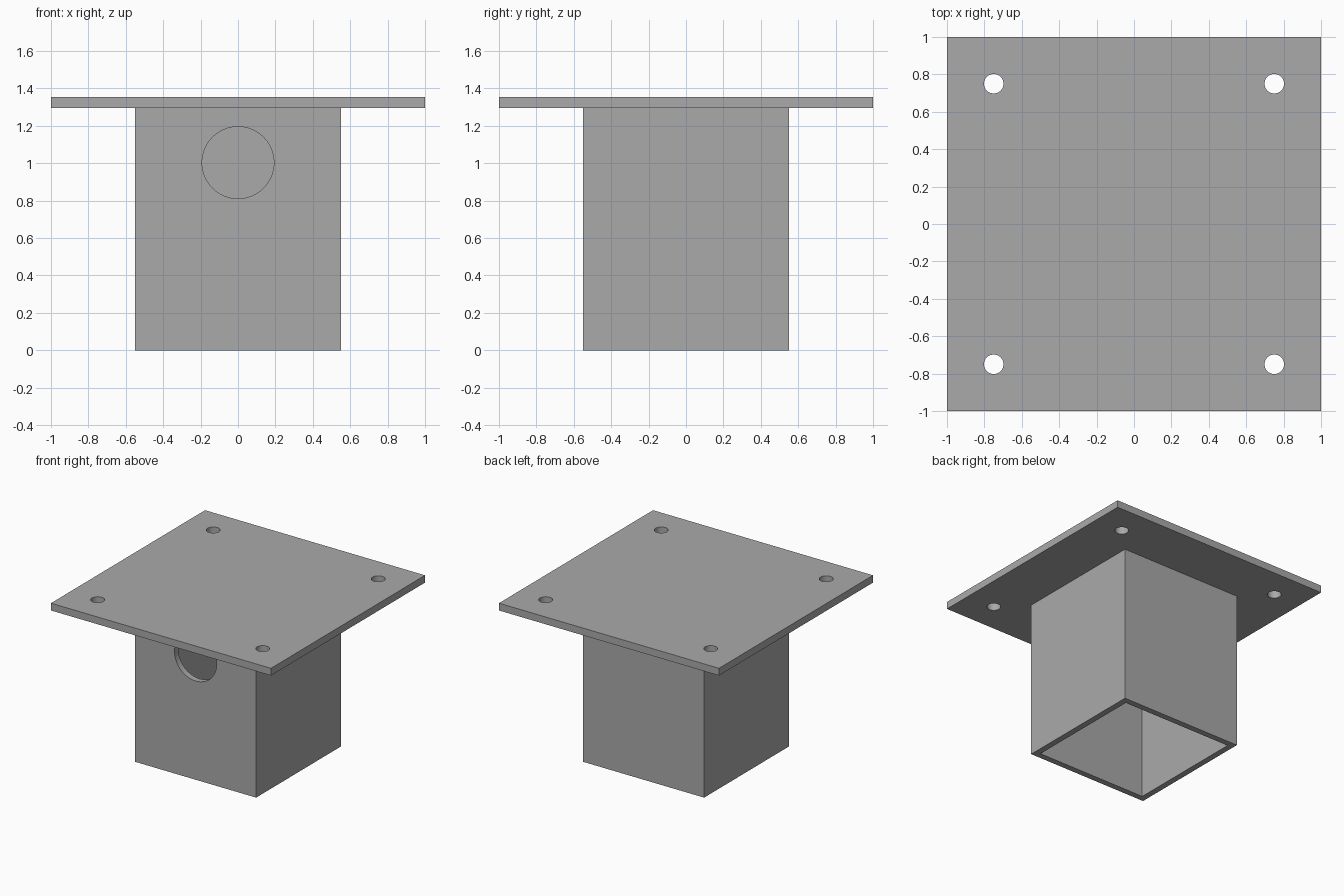
import bpy

cube = bpy.data.objects.get("Cube")
if cube:
    bpy.data.objects.remove(cube, do_unlink=True)

grey = bpy.data.materials.new("mid_grey")
grey.use_nodes = True
GREY = (0.4, 0.4, 0.4, 1)
grey.diffuse_color = GREY
grey.node_tree.nodes["Principled BSDF"].inputs["Base Color"].default_value = GREY


def box(name, size, z_low, z_high):
    bpy.ops.mesh.primitive_cube_add(size=1, location=(0, 0, (z_low + z_high) / 2))
    ob = bpy.context.object
    ob.name = name
    ob.scale = (size, size, z_high - z_low)
    bpy.ops.object.transform_apply(location=True, rotation=False, scale=True)
    ob.data.materials.append(grey)
    return ob


def cylinder(name, radius, depth, location, rotation=(0, 0, 0)):
    bpy.ops.mesh.primitive_cylinder_add(vertices=64, radius=radius, depth=depth,
                                        location=location, rotation=rotation)
    ob = bpy.context.object
    ob.name = name
    ob.data.materials.append(grey)
    return ob


def cut(target, cutter):
    mod = target.modifiers.new("cut", 'BOOLEAN')
    mod.operation = 'DIFFERENCE'
    mod.solver = 'EXACT'
    mod.object = cutter
    bpy.context.view_layer.objects.active = target
    bpy.ops.object.modifier_apply(modifier=mod.name)
    bpy.data.objects.remove(cutter, do_unlink=True)


def smooth(ob):
    bpy.ops.object.select_all(action='DESELECT')
    ob.select_set(True)
    bpy.context.view_layer.objects.active = ob
    bpy.ops.object.shade_smooth_by_angle()


PLATE_LOW, PLATE_TOP = 1.295, 1.355

# Square tube, open at the bottom, with a round port in its front wall
tube = box("square_tube", 1.1, 0, PLATE_LOW)
cut(tube, box("tube_cavity", 1.0, -0.1, PLATE_LOW + 0.1))
cut(tube, cylinder("port_cutter", 0.192, 0.4, (0, -0.55, 1.003), (1.5707963, 0, 0)))
smooth(tube)

# Mounting plate with a bolt hole near each corner
plate = box("mounting_plate", 2, PLATE_LOW, PLATE_TOP)
for x in (-0.75, 0.75):
    for y in (-0.75, 0.75):
        cut(plate, cylinder("bolt_hole_cutter", 0.052, 0.4, (x, y, PLATE_TOP)))
smooth(plate)
